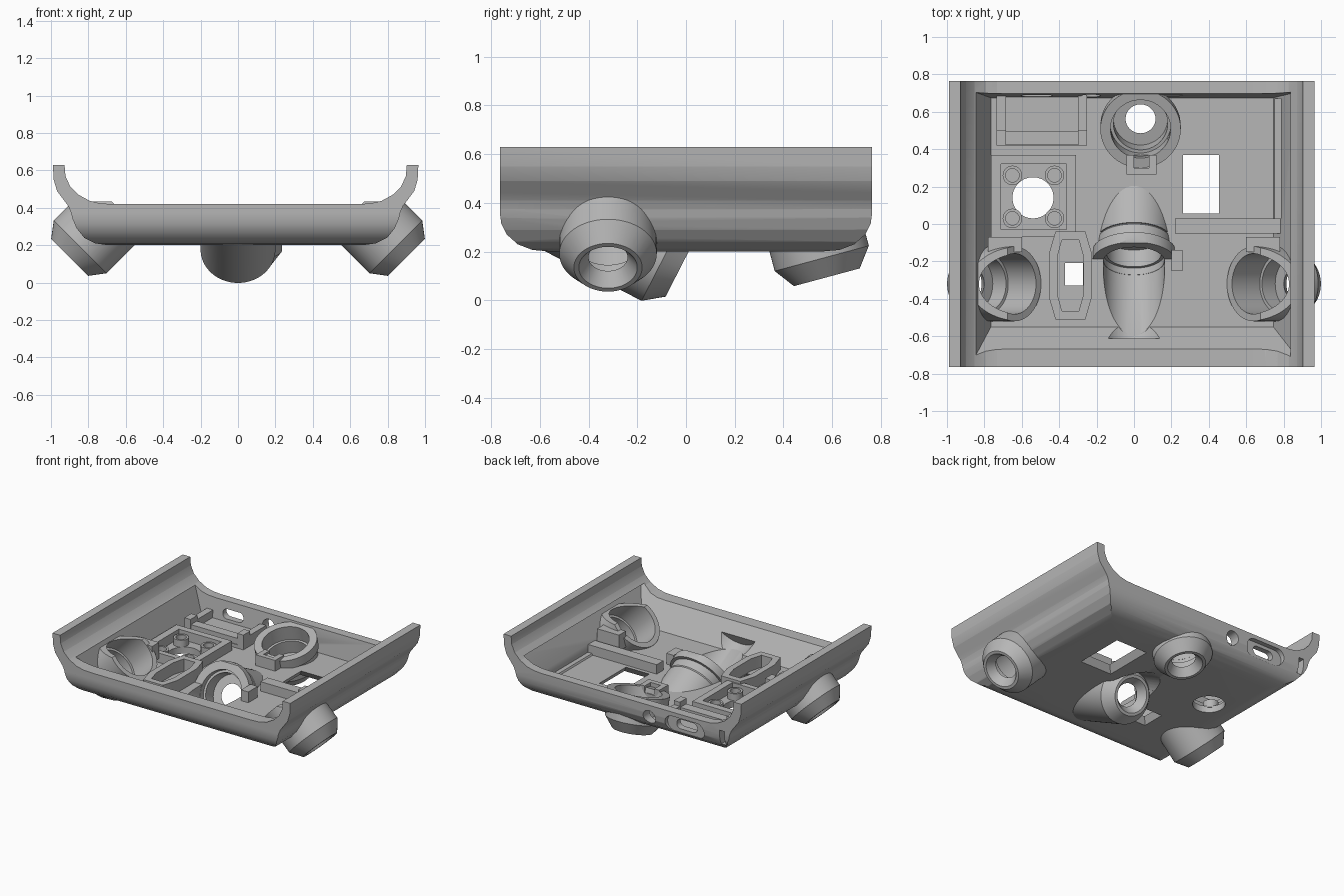
import bpy, bmesh, math
from mathutils import Vector
from mathutils.bvhtree import BVHTree

if "Cube" in bpy.data.objects:
    bpy.data.objects.remove(bpy.data.objects["Cube"])

grey = bpy.data.materials.new("plain_grey")
grey.use_nodes = True
grey.diffuse_color = (0.47, 0.47, 0.47, 1)
grey.node_tree.nodes["Principled BSDF"].inputs["Base Color"].default_value = (0.47, 0.47, 0.47, 1)
parts = []


def finish(name, bm):
    bmesh.ops.recalc_face_normals(bm, faces=bm.faces)
    mesh = bpy.data.meshes.new(name)
    bm.to_mesh(mesh)
    bm.free()
    mesh.materials.append(grey)
    obj = bpy.data.objects.new(name, mesh)
    bpy.context.collection.objects.link(obj)
    parts.append(obj)
    return obj


def frustum(name, low, z0, high, z1):
    """Box with separate bottom and top rectangles (x0, x1, y0, y1)."""
    bm = bmesh.new()
    bmesh.ops.create_cube(bm, size=2)
    for v in bm.verts:
        r, z = (high, z1) if v.co.z > 0 else (low, z0)
        v.co = (r[1] if v.co.x > 0 else r[0], r[3] if v.co.y > 0 else r[2], z)
    return finish(name, bm)


def box(name, x0, x1, y0, y1, z0, z1):
    r = (x0, x1, y0, y1)
    return frustum(name, r, z0, r, z1)


def prism(name, pts, place, lo, hi):
    """Extrude a 2D outline from lo to hi; place maps (a, b, depth) to xyz."""
    bm = bmesh.new()
    rows = [[bm.verts.new(place(a, b, d)) for a, b in pts] for d in (lo, hi)]
    for row in rows:
        bm.faces.new(row)
    for i in range(len(pts)):
        bm.faces.new((rows[0][i - 1], rows[0][i], rows[1][i], rows[1][i - 1]))
    return finish(name, bm)


def revolve(name, loop, origin, axis, n=64):
    """Turn a closed (radius, distance) loop around an axis."""
    bm = bmesh.new()
    turn = Vector(axis).to_track_quat("Z", "Y")
    rings = []
    for i in range(n):
        a = math.tau * i / n
        rings.append([bm.verts.new(turn @ Vector((r * math.cos(a), r * math.sin(a), t)) + Vector(origin))
                      for r, t in loop])
    for i in range(n):
        p, q = rings[i - 1], rings[i]
        for j in range(len(loop)):
            bm.faces.new((p[j - 1], q[j - 1], q[j], p[j]))
    return finish(name, bm)


def rod(name, origin, axis, t0, t1, r):
    turn = Vector(axis).to_track_quat("Z", "Y")
    circle = [(r * math.cos(math.tau * i / 48), r * math.sin(math.tau * i / 48)) for i in range(48)]
    return prism(name, circle, lambda a, b, d: turn @ Vector((a, b, d)) + Vector(origin), t0, t1)


def clash(mesh, tool):
    """True if any surface is left inside a convex cutter."""
    pts = [v.co + tool.location for v in tool.data.vertices]
    mid = sum(pts, Vector()) / len(pts)
    core = BVHTree.FromPolygons([mid + (p - mid) * .96 for p in pts], [p.vertices[:] for p in tool.data.polygons])
    skin = BVHTree.FromPolygons([v.co for v in mesh.vertices], [p.vertices[:] for p in mesh.polygons])
    return bool(core.overlap(skin))


def boolean(obj, tools, mode="DIFFERENCE"):
    """Apply each tool, nudging it or changing solver until the cut is clean."""
    for tool in tools:
        mod = obj.modifiers.new("cut", "BOOLEAN")
        mod.operation, mod.object = mode, tool
        for nudge, solver in ((n, s) for n in range(3) for s in ("EXACT", "MANIFOLD", "FLOAT")):
            mod.solver = solver
            tool.location = Vector((.0007, .0011, .0005)) * nudge
            bpy.context.view_layer.update()
            graph = bpy.context.evaluated_depsgraph_get()
            mesh = bpy.data.meshes.new_from_object(obj.evaluated_get(graph))
            bm = bmesh.new()
            bm.from_mesh(mesh)
            bmesh.ops.triangulate(bm, faces=bm.faces)
            bm.to_mesh(mesh)
            bm.free()
            if len(mesh.vertices) and (mode == "INTERSECT" or not clash(mesh, tool)):
                break
        obj.modifiers.remove(mod)
        if len(mesh.vertices):
            obj.data = mesh
        parts.remove(tool)
        bpy.data.objects.remove(tool)


# Tray section with side wings
half = [(.68, .2), (.75, .21), (.81, .24), (.85, .29), (.872, .34), (.88, .375), (.895, .41), (.92, .443),
        (.955, .49), (.973, .55), (.977, .63), (.915, .63), (.91, .57), (.885, .515), (.84, .47),
        (.78, .437), (.72, .423), (.65, .42)]
section = [(x - .0125, z) for x, z in half] + [(-x - .0125, z) for x, z in reversed(half)]
tray = prism("tray", section, lambda a, b, d: (a, d, b), -.765, .765)

# Floor openings and ports in the back wall
UP = (0, 0, 1)
BACK = (0, 1, 0)
cuts = [frustum("window", (.22, .495, .02, .41), .19, (.265, .45, .06, .365), .255),
        frustum("window_top", (.265, .45, .06, .365), .25, (.265, .45, .06, .365), .3),
        frustum("small_window", (-.4, -.24, -.36, -.175), .19, (-.365, -.275, -.325, -.21), .255),
        rod("round_window", (-.54, .14, 0), UP, .1, .35, .11),
        rod("round_port", (-.23, 0, .33), BACK, .65, .8, .05),
        box("side_port", -.85, -.81, .7, .8, .28, .39)]
for name, hw, hz, y0 in (("port_recess", .16, .06, .73), ("port_slot", .085, .035, .65)):
    outline = []
    for i in range(32):
        a = math.tau * (i + .5) / 32
        outline.append((-.52 + math.copysign(hw - hz, math.cos(a)) + hz * math.cos(a), .33 + hz * math.sin(a)))
    cuts.append(prism(name, outline, lambda a, b, d: (a, d, b), y0, .8))
boolean(tray, cuts)

# Sockets: (name, disc centre, outward axis, length)
AX_F = Vector((0, .89, -.456)).normalized()
AX_B = Vector((0, .26, -.965)).normalized()
front_o, back_o = Vector((0, -.02, .14)), Vector((.035, .578, .095))
sockets = [("front_socket", front_o, AX_F, .2), ("back_socket", back_o, AX_B, .27)]
for s, side in ((1, "left"), (-1, "right")):
    sockets.append((side + "_socket", Vector((s * .9, -.32, .135)), Vector((s, 0, -1)).normalized(), .37))
for name, o, ax, L in sockets:
    front = name == "front_socket"
    boolean(tray, [rod("bore", o, ax, -.62 if front else -.5, .5 if front else -.055, .166)])
    cup = revolve(name, [(.12, 0), (.14, 0), (.2, -.08), (.2, -L), (.162, -L), (.162, -.16),
                         (.145, -.16), (.145, -.06), (.08, -.06)], o, ax)
    boolean(cup, [box("trim", -2, 2, -2, 2, .418 if front else .435, 2)])

# Rounded ends, then the hollow inside
end = [(.56, .201), (.63, .207), (.69, .23), (.735, .27), (.758, .315), (.764, .36), (.764, .8)]
ends = end + [(-y, z) for y, z in reversed(end)]
boolean(tray, [prism("end_rounding", ends, lambda a, b, d: (d, a, b), -1.2, 1.2)], "INTERSECT")
cavity = frustum("cavity", (-.765, .745, -.55, .675), .25, (-.85, .87, -.71, .705), .48)
boolean(tray, [cavity, box("bay_recess", .2, .785, .03, .67, .262, .41)])

# Front socket: sight dome, loading trough and collar
dome = revolve("sight_dome", [(.2, -.07), (.2, .45), (.166, .45), (.166, -.07)], front_o, AX_F)
boolean(dome, [box("trim", -1, 1, -1, 1, -1, .21)])
trough = revolve("loading_trough", [(.2, -.62), (.2, -.19), (.164, -.19), (.164, -.62)], front_o, AX_F)
boolean(trough, [box("trim", -1, 1, -1, 1, .25, 1)])
collar = revolve("front_collar", [(.222, -.2), (.222, -.14), (.163, -.14), (.163, -.2)], front_o, AX_F)
boolean(collar, [box("trim_low", -1, 1, -1, 1, -1, .24), box("trim_high", -1, 1, -1, 1, .418, 1)])
box("front_key", .2, .26, -.25, -.14, .24, .33)

# Back and side socket collars and keys
revolve("back_collar", [(.215, -.27), (.215, -.2), (.161, -.2), (.161, -.27)], back_o, AX_B)
key = box("back_key", -.04, .12, .265, .37, .24, .33)
boolean(key, [box("key_slot", 0, .08, .3, .5, .28, .5)])
for s, side in ((1, "left"), (-1, "right")):
    x = sorted((s * .6, s * .78))
    box(side + "_key", x[0], x[1], -.15, -.07, .28, .4)

# Bay rail
box("bay_rail", .22, .79, -.05, .03, .245, .32)

# Port bracket
box("bracket_base", -.735, -.25, .42, .69, .24, .275)
box("bracket_bar", -.7, -.29, .425, .495, .24, .32)
for x in (-.735, -.3):
    box("bracket_post", x, x + .05, .42, .5, .24, .36)
    box("bracket_side", x, x + .05, .5, .69, .24, .33)

# Square mount with four screw bosses
mount = box("square_mount", -.765, -.31, -.07, .37, .245, .32)
boolean(mount, [box("mount_opening", -.71, -.36, -.03, .32, .2, .4)])
for x in (-.65, -.425):
    for y in (.03, .26):
        revolve("screw_boss", [(.052, .24), (.052, .3), (.036, .3), (.036, .24)], (x, y, 0), UP, 32)


# Long eight-sided housing
def octagon(name, w, h, cut_x, cut_y, z0, z1):
    pts = [(w - cut_x, h), (w, h - cut_y), (w, cut_y - h), (w - cut_x, -h)]
    pts += [(-x, y) for x, y in reversed(pts)]
    return prism(name, [(x - .34, y - .275) for x, y in pts], lambda a, b, d: (a, b, d), z0, z1)


housing = octagon("long_housing", .115, .235, .035, .12, .24, .34)
boolean(housing, [octagon("housing_opening", .07, .19, .025, .09, .2, .4)])

# Smooth round surfaces, keep hard edges
bpy.ops.object.select_all(action="DESELECT")
for obj in parts:
    obj.select_set(True)
bpy.context.view_layer.objects.active = tray
bpy.ops.object.shade_smooth_by_angle(angle=math.radians(30))
